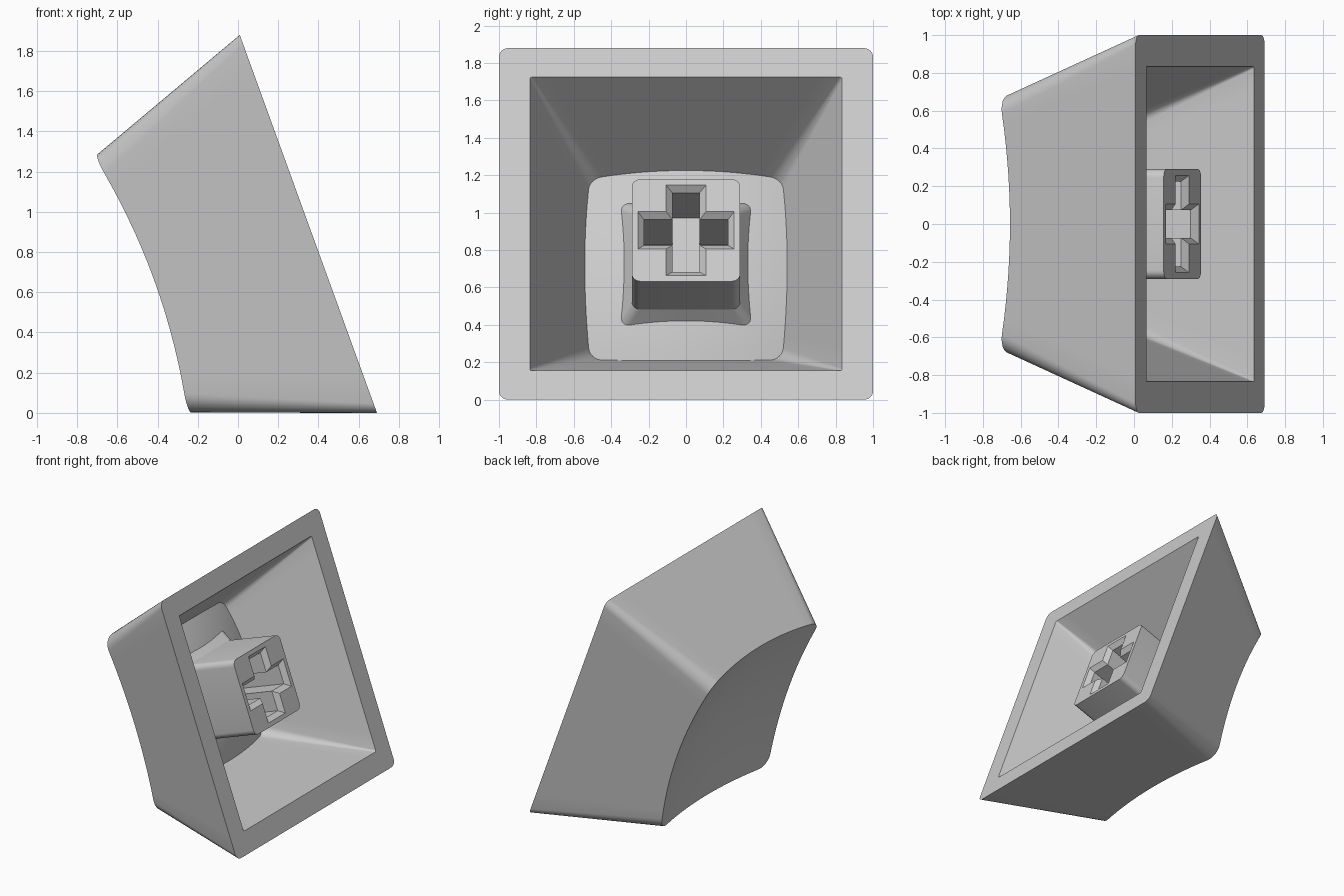
import bpy, bmesh, math
from mathutils import Matrix, Vector

cube = bpy.data.objects.get("Cube")
if cube:
    bpy.data.objects.remove(cube)

grey = bpy.data.materials.new("light_grey")
grey.use_nodes = True
grey.diffuse_color = (0.6, 0.6, 0.6, 1)
grey.node_tree.nodes["Principled BSDF"].inputs["Base Color"].default_value = (0.6, 0.6, 0.6, 1)

# Local frame: z runs from the open rim to the dished top; the cap leans on one rim edge
TILT = math.asin(0.94)
c, s = math.cos(TILT), math.sin(TILT)
PLACE = Matrix(((0, -c, -s, 0.35), (-1, 0, 0, 0), (0, s, -c, 0.94), (0, 0, 0, 1)))


def rounded_square(half, radius, sides=14, arc=6):
    """Outline of a rounded square, with subdivided straight sides."""
    pts = []
    inner = half - radius
    for q in range(4):
        turn = Matrix.Rotation(q * math.pi / 2, 2)
        for i in range(1, sides):
            pts.append(turn @ Vector((half, inner * (2 * i / sides - 1))))
        for i in range(arc + 1):
            a = i / arc * math.pi / 2
            pts.append(turn @ Vector((inner + radius * math.cos(a), inner + radius * math.sin(a))))
    return pts


def flat_ring(points, z):
    return [(p.x, p.y, z) for p in points]


def dish_edge(dish, half, slope, r_rim, r_top, depth):
    """Ring where tapered walls meet a curved dish."""
    def outline(z):
        return rounded_square(half - slope * z, r_rim + (r_top - r_rim) * z / depth)
    ring = []
    for i in range(len(outline(0))):
        z = depth
        for _ in range(5):
            p = outline(z)[i]
            z = dish(p.x, p.y)
        ring.append((p.x, p.y, z))
    return ring


def dish_rings(edge, dish, count=10):
    """Concentric rings filling a dish, from the edge inward."""
    rings = [edge]
    for k in range(count - 1, 0, -1):
        t = k / count
        rings.append([(x * t, y * t, dish(x * t, y * t)) for x, y, _ in edge])
    return rings


def loft(name, rings, start=None, end=None):
    """Skin rings; ends close to a point when given, else with a flat face."""
    bm = bmesh.new()
    loops = [[bm.verts.new(p) for p in r] for r in rings]
    n = len(loops[0])
    for a, b in zip(loops, loops[1:]):
        for i in range(n):
            j = (i + 1) % n
            bm.faces.new((a[i], a[j], b[j], b[i]))
    for loop, tip in ((loops[0], start), (loops[-1], end)):
        if tip is None:
            bm.faces.new(loop)
        else:
            v = bm.verts.new((0, 0, tip))
            for i in range(n):
                bm.faces.new((loop[i], loop[(i + 1) % n], v))
    bmesh.ops.recalc_face_normals(bm, faces=bm.faces)
    mesh = bpy.data.meshes.new(name)
    bm.to_mesh(mesh)
    bm.free()
    mesh.materials.append(grey)
    obj = bpy.data.objects.new(name, mesh)
    bpy.context.collection.objects.link(obj)
    obj.matrix_world = PLACE
    return obj


def finish(obj):
    bpy.ops.object.select_all(action='DESELECT')
    obj.select_set(True)
    bpy.context.view_layer.objects.active = obj
    for m in list(obj.modifiers):
        bpy.ops.object.modifier_apply(modifier=m.name)
    bpy.ops.object.shade_smooth_by_angle(angle=math.radians(25))


# Hollow cap shell: dished top, tapered walls, flat rim, cavity and bulging ceiling
def top(x, y):
    return 0.735 + 0.165 * (x * x + y * y)


def ceiling(x, y):
    return 0.58 + 0.25 * (x * x + y * y)


outside = dish_rings(dish_edge(top, 1.0, 0.365, 0.05, 0.1, 0.87), top)
inside = dish_rings(dish_edge(ceiling, 0.835, 0.45, 0.012, 0.07, 0.72), ceiling)
rim = [flat_ring(rounded_square(1.0, 0.05), 0), flat_ring(rounded_square(0.835, 0.012), 0)]
shell = loft("cap_shell", outside[::-1] + rim + inside, top(0, 0), ceiling(0, 0))
finish(shell)

# Stem: rounded block with a flared foot
stem = loft("stem", [flat_ring(rounded_square(h, 0.045, 2), z)
                     for z, h in ((0.1, 0.29), (0.54, 0.29), (0.67, 0.368))])


# Cross socket with a bevelled mouth
def cross(length, width, z):
    pts = []
    for q in range(4):
        turn = Matrix.Rotation(q * math.pi / 2, 2)
        pts += [turn @ Vector(p) for p in ((length, -width), (length, width), (width, width))]
    return flat_ring(pts, z)


socket = loft("socket_cutter", [cross(0.29, 0.14, 0.065), cross(0.225, 0.073, 0.135),
                                cross(0.225, 0.073, 0.53)])
socket.hide_render = True
cut = stem.modifiers.new("socket", 'BOOLEAN')
cut.operation = 'DIFFERENCE'
cut.solver = 'EXACT'
cut.object = socket
bpy.context.view_layer.update()
finish(stem)
bpy.data.objects.remove(socket)
